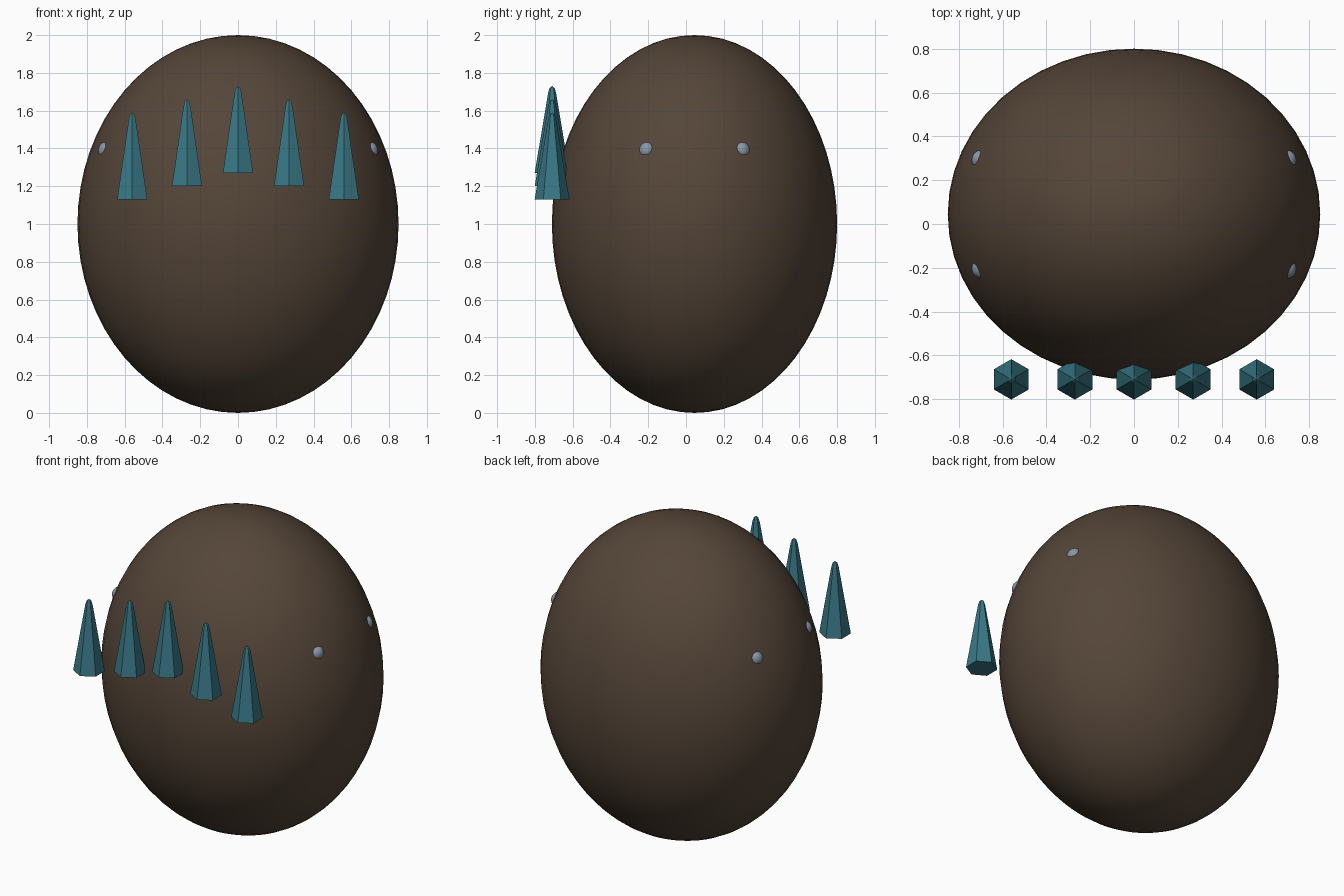
import bpy, bmesh, math
from mathutils import Vector

if "Cube" in bpy.data.objects:
    bpy.data.objects.remove(bpy.data.objects["Cube"])

CENTRE = Vector((0, 0.045, 1.0))
RADII = Vector((0.85, 0.755, 1.0))


def material(name, rgb):
    m = bpy.data.materials.new(name)
    m.diffuse_color = (*rgb, 1)
    m.use_nodes = True
    m.node_tree.nodes["Principled BSDF"].inputs["Base Color"].default_value = m.diffuse_color
    return m


def sphere(name, loc, scale, mat, segs, rings):
    bpy.ops.mesh.primitive_uv_sphere_add(segments=segs, ring_count=rings, location=loc)
    ob = bpy.context.object
    ob.name = name
    ob.scale = scale
    bpy.ops.object.transform_apply(location=False, rotation=False, scale=True)
    bpy.ops.object.shade_smooth()
    ob.data.materials.append(mat)
    return ob


def spike(name, loc, mat):
    # six-sided tapering spike with a small blunted tip
    bm = bmesh.new()
    rings = []
    for r, z in ((0.092, 0), (0.021, 0.425), (0.013, 0.45)):
        angles = [math.pi / 2 + i * math.pi / 3 for i in range(6)]
        rings.append([bm.verts.new((r * math.cos(a), r * math.sin(a), z)) for a in angles])
    tip = bm.verts.new((0, 0, 0.46))
    bm.faces.new(rings[0][::-1])
    for i in range(6):
        j = (i + 1) % 6
        for lo, hi in zip(rings, rings[1:]):
            bm.faces.new((lo[i], lo[j], hi[j], hi[i]))
        bm.faces.new((rings[-1][i], rings[-1][j], tip))
    me = bpy.data.meshes.new(name)
    bm.to_mesh(me)
    bm.free()
    me.materials.append(mat)
    ob = bpy.data.objects.new(name, me)
    ob.location = loc
    bpy.context.collection.objects.link(ob)


brown = material("dark_brown", (0.09, 0.06, 0.04))
teal = material("teal", (0.04, 0.19, 0.24))
grey = material("blue_grey", (0.25, 0.31, 0.40))

# Egg-shaped body
sphere("body", CENTRE, RADII, brown, 48, 32)

# Arched row of spikes on the front
for i, (x, z) in enumerate(((-0.56, 1.13), (-0.27, 1.20), (0, 1.27), (0.27, 1.20), (0.56, 1.13))):
    spike(f"spike_{i + 1}", (x, -0.709, z), teal)

# Four small studs sunk into the sides
for side in (-1, 1):
    for end in (-1, 1):
        dy, dz = 0.26 * end, 0.4
        dx = side * RADII.x * math.sqrt(1 - (dy / RADII.y) ** 2 - (dz / RADII.z) ** 2)
        normal = Vector((dx / RADII.x ** 2, dy / RADII.y ** 2, dz / RADII.z ** 2)).normalized()
        name = f"stud_{'left' if side < 0 else 'right'}_{'front' if end < 0 else 'back'}"
        sphere(name, CENTRE + Vector((dx, dy, dz)) - normal * 0.032, (0.047,) * 3, grey, 16, 10)
